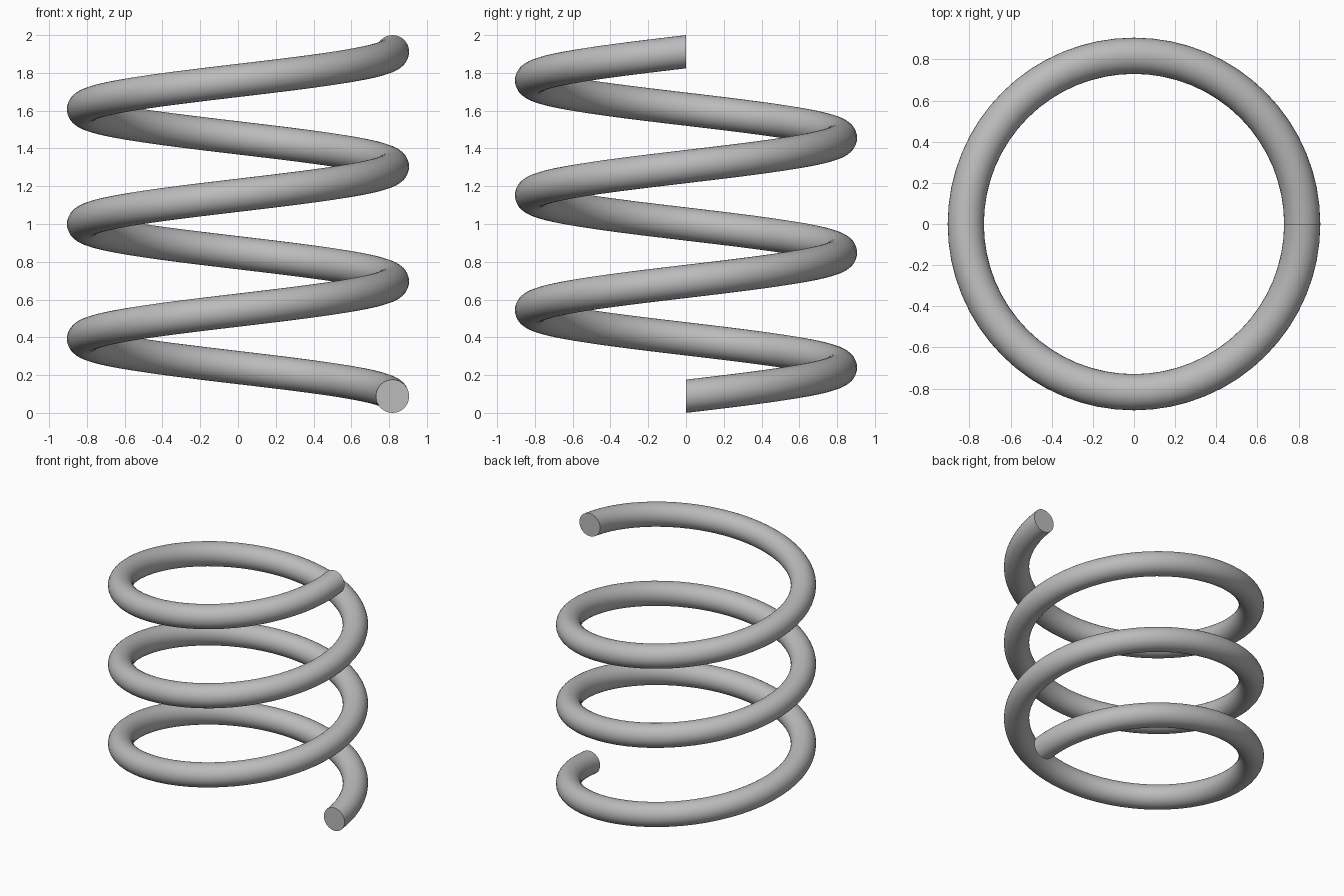
import bpy
import bmesh
import math
from mathutils import Matrix, Vector

cube = bpy.data.objects.get("Cube")
if cube:
    bpy.data.objects.remove(cube, do_unlink=True)

COIL_RADIUS = 0.818
WIRE_RADIUS = 0.088
TURNS = 3
STEPS = 64 * TURNS
SIDES = 32
RISE = 2 - 2 * WIRE_RADIUS

# Plain grey metal
steel = bpy.data.materials.new("grey steel")
steel.use_nodes = True
grey = (0.5, 0.5, 0.5, 1)
steel.diffuse_color = grey
steel.node_tree.nodes["Principled BSDF"].inputs["Base Color"].default_value = grey

# Round wire section standing upright in the xz plane
bm = bmesh.new()
placement = Matrix.Translation((COIL_RADIUS, 0, WIRE_RADIUS)) @ Matrix.Rotation(math.pi / 2, 4, "X")
bmesh.ops.create_circle(bm, cap_ends=True, segments=SIDES, radius=WIRE_RADIUS, matrix=placement)
start_cap = bm.faces[:]

# Sweep the section up the helix, keeping both flat ends
bmesh.ops.spin(bm, geom=start_cap + bm.edges[:] + bm.verts[:], cent=(0, 0, 0), axis=(0, 0, 1),
               dvec=Vector((0, 0, RISE / STEPS)), angle=TURNS * math.tau, steps=STEPS,
               use_duplicate=False, use_merge=False)
if not any(len(f.verts) == SIDES and f.calc_center_median().z < 0.2 for f in bm.faces):
    bmesh.ops.holes_fill(bm, edges=[e for e in bm.edges if e.is_boundary], sides=0)
bmesh.ops.recalc_face_normals(bm, faces=bm.faces[:])

mesh = bpy.data.meshes.new("spring_coil")
bm.to_mesh(mesh)
bm.free()
mesh.materials.append(steel)
coil = bpy.data.objects.new("spring_coil", mesh)
bpy.context.collection.objects.link(coil)

# Smooth wire with crisp end rims
bpy.context.view_layer.objects.active = coil
coil.select_set(True)
bpy.ops.object.shade_smooth_by_angle(angle=math.radians(40))
